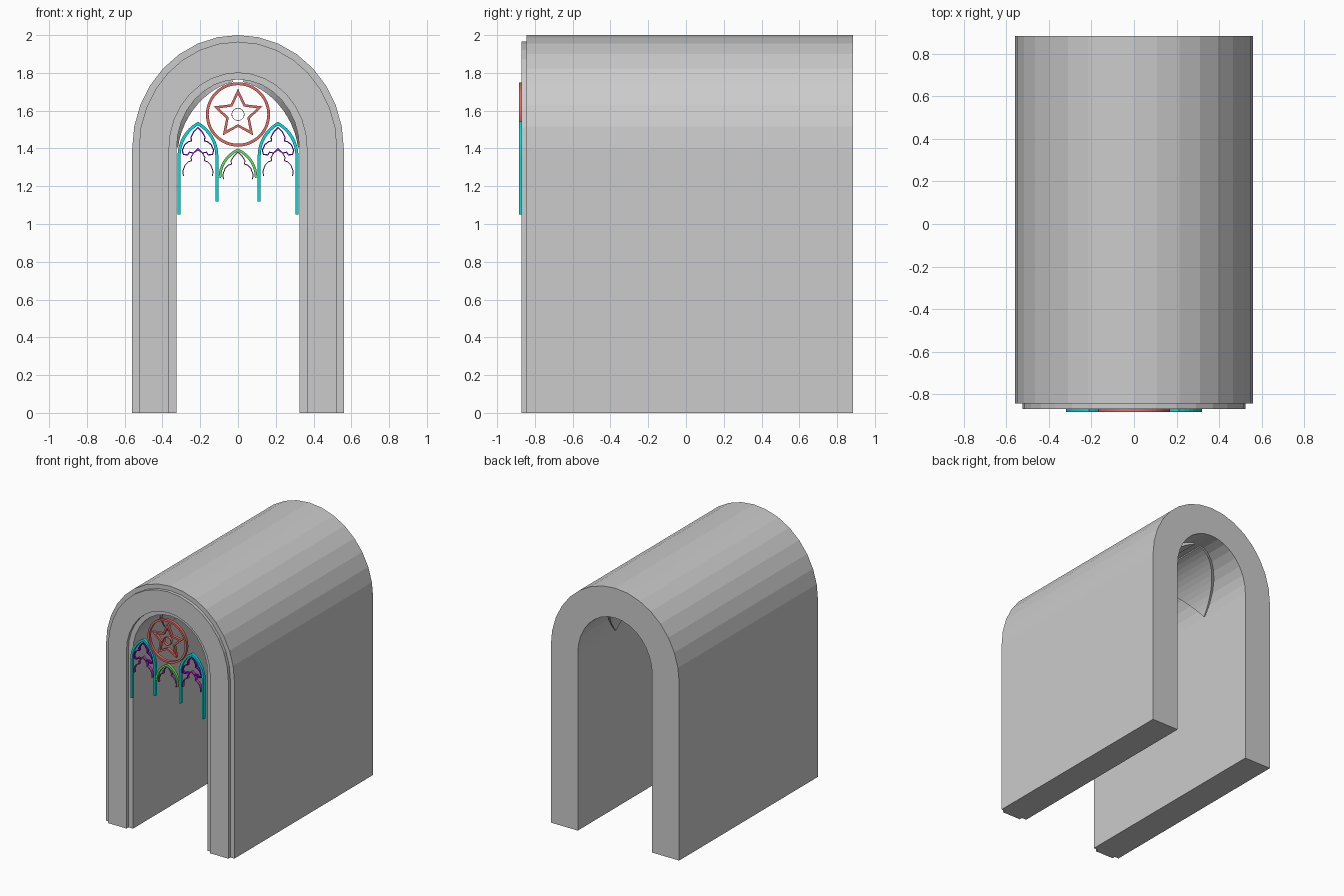
import bpy, bmesh
from math import sin, cos, pi, sqrt, asin, radians
from mathutils import Vector

if "Cube" in bpy.data.objects:
    bpy.data.objects.remove(bpy.data.objects["Cube"])

SPRING = 1.4          # height where the arch starts to curve
Y0, Y1 = -0.885, -0.862   # depth range of the window tracery


def material(name, rgb):
    m = bpy.data.materials.new(name)
    m.diffuse_color = (*rgb, 1)
    m.use_nodes = True
    m.node_tree.nodes["Principled BSDF"].inputs["Base Color"].default_value = m.diffuse_color
    return m


RED = material("red", (0.8, 0.15, 0.13))
CYAN = material("cyan", (0.0, 0.75, 0.75))
GREEN = material("green", (0.1, 0.75, 0.1))
PURPLE = material("purple", (0.3, 0.0, 0.75))
MAGENTA = material("magenta", (0.5, 0.05, 0.5))


def make_object(name, bm, mat=None):
    bmesh.ops.recalc_face_normals(bm, faces=bm.faces)
    me = bpy.data.meshes.new(name)
    bm.to_mesh(me)
    bm.free()
    ob = bpy.data.objects.new(name, me)
    bpy.context.collection.objects.link(ob)
    if mat:
        me.materials.append(mat)
    return ob


def sweep(name, sections, mat=None, closed=False):
    """Skin a list of 4-point sections into a solid bar."""
    bm = bmesh.new()
    rows = [[bm.verts.new(p) for p in s] for s in sections]
    n = len(rows)
    for i in range(n if closed else n - 1):
        a, b = rows[i], rows[(i + 1) % n]
        for k in range(4):
            j = (k + 1) % 4
            bm.faces.new((a[k], a[j], b[j], b[k]))
    if not closed:
        bm.faces.new(rows[0])
        bm.faces.new(rows[-1])
    return make_object(name, bm, mat)


def between(name, inner, outer, ya, yb, mat=None, closed=False):
    """Solid between two matching outlines in the xz plane."""
    return sweep(name, [[(a[0], ya, a[1]), (b[0], ya, b[1]), (b[0], yb, b[1]), (a[0], yb, a[1])]
                        for a, b in zip(inner, outer)], mat, closed)


def band(name, pts, width, mat, closed=False):
    """Mitred strip of constant width along a path."""
    P = [Vector(p) for p in pts]
    n = len(P)
    inner, outer = [], []
    for i, p in enumerate(P):
        d1 = (p - P[i - 1]).normalized() if closed or i else None
        d2 = (P[(i + 1) % n] - p).normalized() if closed or i < n - 1 else d1
        d1 = d1 or d2
        n1, n2 = Vector((-d1.y, d1.x)), Vector((-d2.y, d2.x))
        m = (n1 + n2).normalized()
        off = m * (width / 2 / max(m.dot(n1), 0.5))
        inner.append(p - off)
        outer.append(p + off)
    return between(name, inner, outer, Y0, Y1, mat, closed)


def arch(a, b, n=16):
    """Round-headed outline standing on the ground."""
    curve = [(a * cos(pi * i / n), SPRING + b * sin(pi * i / n)) for i in range(n + 1)]
    return [(a, 0)] + curve + [(-a, 0)]


def pointed(a, h, z, n=8):
    """Right half of a pointed arch, apex first."""
    r = (a * a + h * h) / (2 * a)
    top = asin(h / r)
    return [(a - r + r * cos(top * (1 - i / n)), z + r * sin(top * (1 - i / n))) for i in range(n + 1)]


def both(half, cx=0, dz=0):
    """Mirror a half path that starts at the apex."""
    full = [(-x, z) for x, z in reversed(half)] + half[1:]
    return [(x + cx, z + dz) for x, z in full]


def polar(r, n, z=1.58):
    """Points round the rosette; r is a list of alternating radii."""
    return [(r[i % len(r)] * sin(2 * pi * i / n), z + r[i % len(r)] * cos(2 * pi * i / n)) for i in range(n)]


# Tunnel vault and stepped front moulding
between("vault_body", arch(0.325, 0.365), arch(0.56, 0.6), -0.845, 0.885)
between("front_moulding", arch(0.365, 0.4), arch(0.525, 0.565), -0.87, -0.845)

# Raised triangular webs inside the vault, one per side in each bay
for side in (-1, 1):
    for yc in (-0.42, 0.42):
        secs = []
        for i in range(13):
            t = radians(1 + 84 * i / 12)
            s = 0.97 - 0.06 * sin(2 * t)
            x, z = 0.328 * cos(t), 0.368 * sin(t)
            w = 0.83 * z
            secs.append([(side * x, yc - w, SPRING + z), (side * x, yc + w, SPRING + z),
                         (side * x * s, yc + w, SPRING + z * s), (side * x * s, yc - w, SPRING + z * s)])
        sweep("vault_web", secs)

# Rosette: ring, star and small centre ring
between("rosette_ring", polar([0.155], 48), polar([0.17], 48), Y0, Y1, RED, True)
between("rosette_star", polar([0.105, 0.052], 10), polar([0.137, 0.066], 10), Y0, Y1, RED, True)
between("rosette_centre", polar([0.031], 24), polar([0.034], 24), Y0, Y1, RED, True)

# Cusped shapes (right halves, apex first)
head = [(0, 1.4), (0.022, 1.378), (0.037, 1.352), (0.034, 1.335), (0.05, 1.33),
        (0.068, 1.312), (0.08, 1.28), (0.077, 1.255)]
trefoil = [(0, 1.51), (0.022, 1.488), (0.037, 1.46), (0.034, 1.44), (0.05, 1.436), (0.07, 1.42),
           (0.083, 1.39), (0.077, 1.368), (0.055, 1.366), (0.045, 1.38), (0.025, 1.376)]

# Side lancets with their tracery
for side in (-1, 1):
    cx = side * 0.212
    path = both(pointed(0.1, 0.172, 1.36), cx)
    ends = (1.05, 1.12) if side < 0 else (1.12, 1.05)
    path = [(cx - 0.1, ends[0])] + path + [(cx + 0.1, ends[1])]
    band("side_lancet", path, 0.016, CYAN)
    band("side_trefoil", both(trefoil, cx) + [(cx, 1.393)], 0.006, PURPLE, True)
    band("side_cusped_head", both(head, cx), 0.005, MAGENTA)

# Centre lancet
band("centre_lancet", both(pointed(0.096, 0.147, 1.245)), 0.014, GREEN)
band("centre_cusped_head", both(head, 0, -0.018), 0.005, MAGENTA)
